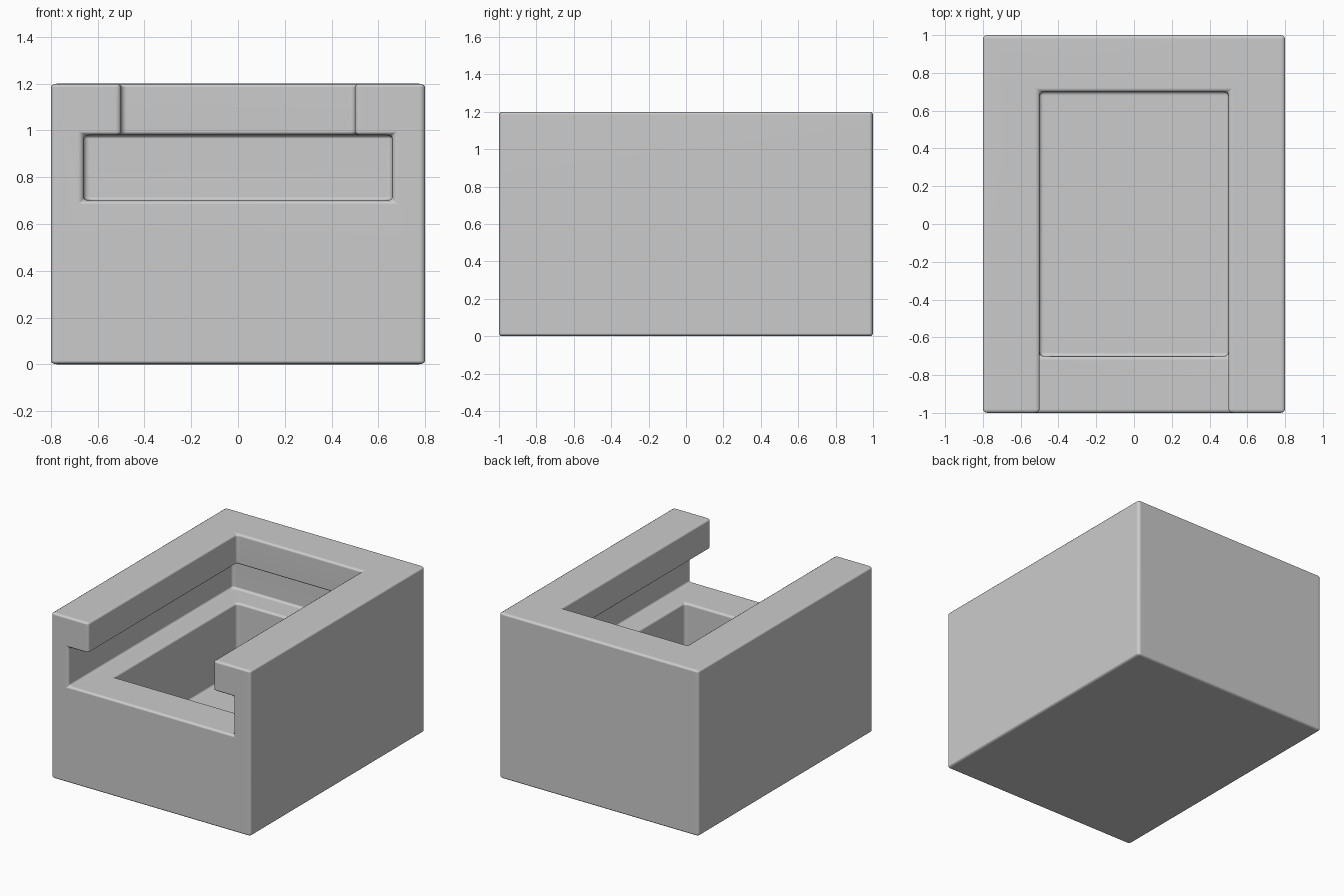
import bpy
import bmesh
from math import radians
from mathutils import Vector

default = bpy.data.objects.get("Cube")
if default:
    bpy.data.objects.remove(default, do_unlink=True)

# Rounding is wider across than up, so shape in stretched space
STRETCH = Vector((1.25, 1.0, 0.75))


def block(name, low, high):
    """Box between two corners, stored in the stretched space."""
    low, high = Vector(low), Vector(high)
    bm = bmesh.new()
    bmesh.ops.create_cube(bm, size=1)
    for v in bm.verts:
        p = (low + high) / 2 + v.co * (high - low)
        v.co = Vector(a / s for a, s in zip(p, STRETCH))
    mesh = bpy.data.meshes.new(name)
    bm.to_mesh(mesh)
    bm.free()
    obj = bpy.data.objects.new(name, mesh)
    bpy.context.collection.objects.link(obj)
    return obj


grey = bpy.data.materials.new("plain_grey")
grey.use_nodes = True
colour = (0.6, 0.6, 0.6, 1)
grey.diffuse_color = colour
grey.node_tree.nodes["Principled BSDF"].inputs["Base Color"].default_value = colour

# Solid housing
housing = block("housing", (-0.8, -1, 0), (0.8, 1, 1.2))

# Open top, undercut slot and deep pocket
cutters = [
    block("top_opening_cutter", (-0.5, -1.3, 0.85), (0.5, 0.7, 1.5)),
    block("slot_cutter", (-0.66, -1.3, 0.7), (0.66, 0.88, 0.98)),
    block("pocket_cutter", (-0.5, -0.7, 0.2), (0.5, 0.7, 0.85)),
]
for cutter in cutters:
    cutter.hide_render = True
    cut = housing.modifiers.new(cutter.name, "BOOLEAN")
    cut.operation = "DIFFERENCE"
    cut.solver = "EXACT"
    cut.object = cutter

# Bake the cuts, then drop the cutters
bpy.context.view_layer.update()
graph = bpy.context.evaluated_depsgraph_get()
carved = bpy.data.meshes.new_from_object(housing.evaluated_get(graph))
housing.modifiers.clear()
housing.data = carved
for cutter in cutters:
    bpy.data.objects.remove(cutter, do_unlink=True)

# Softened edges
bm = bmesh.new()
bm.from_mesh(carved)
bmesh.ops.remove_doubles(bm, verts=bm.verts, dist=0.0001)
bmesh.ops.dissolve_limit(bm, angle_limit=radians(1), verts=bm.verts, edges=bm.edges)
bmesh.ops.bevel(bm, geom=bm.edges[:], offset=0.02, segments=3, profile=0.5,
                affect="EDGES", clamp_overlap=True)
bmesh.ops.scale(bm, vec=STRETCH, verts=bm.verts)
bmesh.ops.recalc_face_normals(bm, faces=bm.faces)
for face in bm.faces:
    face.smooth = True
    face.material_index = 0
bm.to_mesh(carved)
bm.free()
carved.materials.clear()
carved.materials.append(grey)

# Keep the broad faces flat in the shading
weighted = housing.modifiers.new("flat_faces", "WEIGHTED_NORMAL")
weighted.keep_sharp = True
